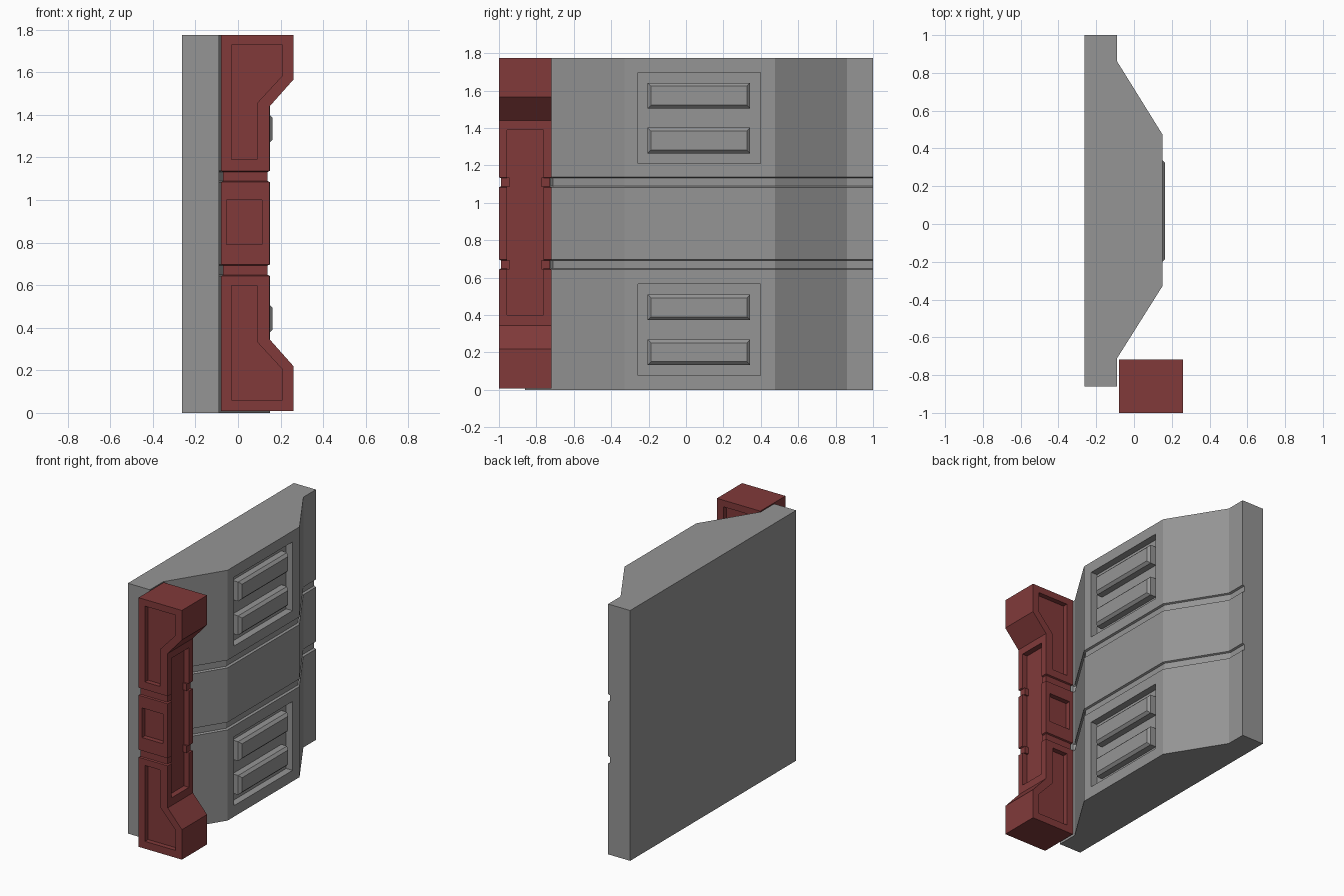
import bpy, bmesh

if "Cube" in bpy.data.objects:
    bpy.data.objects.remove(bpy.data.objects["Cube"])

H = 1.775                      # overall height
GROOVES = (0.67, 1.11)         # centre heights of the two grooves


def material(name, r, g, b):
    m = bpy.data.materials.new(name)
    m.diffuse_color = (r, g, b, 1)
    m.use_nodes = True
    m.node_tree.nodes["Principled BSDF"].inputs["Base Color"].default_value = m.diffuse_color
    return m


GREY = material("dark_grey", 0.3, 0.3, 0.3)
RED = material("dark_red", 0.22, 0.042, 0.042)


def loft(name, rings, mat=GREY, closed=False):
    """Skin equal-length rings of 3D points; cap the ends unless closed."""
    bm = bmesh.new()
    vs = [[bm.verts.new(p) for p in r] for r in rings]
    n = len(vs[0])
    for a, b in zip(vs, vs[1:] + (vs[:1] if closed else [])):
        for i in range(n):
            j = (i + 1) % n
            bm.faces.new((a[i], a[j], b[j], b[i]))
    if not closed:
        bm.faces.new(vs[0])
        bm.faces.new(vs[-1])
    bmesh.ops.recalc_face_normals(bm, faces=bm.faces)
    me = bpy.data.meshes.new(name)
    bm.to_mesh(me)
    bm.free()
    me.materials.append(mat)
    ob = bpy.data.objects.new(name, me)
    bpy.context.collection.objects.link(ob)
    return ob


def rect(x0, x1, y0, y1, z):
    return [(x0, y0, z), (x1, y0, z), (x1, y1, z), (x0, y1, z)]


def box(name, x0, x1, y0, y1, z0, z1, mat=GREY):
    return loft(name, [rect(x0, x1, y0, y1, z0), rect(x0, x1, y0, y1, z1)], mat)


def prism_y(name, xz, y0, y1, mat=RED):
    return loft(name, [[(x, y, z) for x, z in xz] for y in (y0, y1)], mat)


def cut(ob, cutter):
    """Subtract the cutter from the object and remove the cutter."""
    cutter.hide_render = True
    m = ob.modifiers.new("cut", "BOOLEAN")
    m.operation = "DIFFERENCE"
    m.solver = "EXACT"
    m.object = cutter
    bpy.context.view_layer.objects.active = ob
    bpy.ops.object.modifier_apply(modifier=m.name)
    bpy.data.objects.remove(cutter)


# Wall panel: plan profile lofted upward, front set back at each groove
# (the grooves stop behind the pillar, so the last points stay put)
FIXED = [(-0.089, -0.725), (-0.089, -0.86), (-0.262, -0.86), (-0.262, 1.0)]
FRONT = [(-0.089, 1.0), (-0.089, 0.86), (0.15, 0.475), (0.15, -0.33),
         (-0.089, -0.71)]


def plan(z, inset=0.0):
    return [(x, y, z) for x, y in FIXED] + [(x - inset, y, z) for x, y in FRONT]


levels = [plan(0)]
for g in GROOVES:
    levels += [plan(g - 0.027), plan(g - 0.02, 0.014),
               plan(g + 0.022, 0.014), plan(g + 0.027)]
levels.append(plan(H))
panel = loft("wall_panel", levels)

# Recessed vents with two raised, chamfered slats each
for base in (0.078, 1.21):
    cut(panel, box("vent_cutter", 0.10, 0.3, -0.257, 0.397, base, base + 0.488))
    for dz in (0.055, 0.295):
        z0, z1 = base + dz, base + dz + 0.137
        y0, y1 = -0.205, 0.343
        loft("vent_slat", [
            [(x, y0 + i, z0 + i), (x, y1 - i, z0 + i),
             (x, y1 - i, z1 - i), (x, y0 + i, z1 - i)]
            for x, i in ((0.095, 0), (0.145, 0), (0.163, 0.018))])

# Pillar: side profile extruded across its width
Y0, Y1, XB, XF = -1.0, -0.718, -0.08, 0.149
pillar = prism_y("pillar", [(XB, 0.008), (0.26, 0.008), (0.26, 0.22), (XF, 0.345),
                            (XF, 1.44), (0.26, 1.565), (0.26, H), (XB, H)], Y0, Y1)

# Recesses on both pillar sides: two angled, one square
upper = [(-0.03, 1.19), (0.09, 1.19), (0.09, 1.455),
         (0.21, 1.585), (0.21, 1.728), (-0.03, 1.728)]
lower = [(x, 1.788 - z) for x, z in upper]
middle = [(-0.053, 0.79), (0.113, 0.79), (0.113, 1.0), (-0.053, 1.0)]
for shape in (upper, lower, middle):
    cut(pillar, prism_y("side_cutter", shape, Y0 - 0.1, Y0 + 0.035))
    cut(pillar, prism_y("side_cutter", shape, Y1 - 0.035, Y1 + 0.1))

# Long recess on the pillar's outer face
cut(pillar, box("face_cutter", XF - 0.04, XF + 0.03, -0.957, -0.762, 0.40, 1.39, RED))

# Grooves wrapped around the pillar, with small blocks in the recess
for g in GROOVES:
    def ring(d, z):
        return rect(XB - d, XF + d, Y0 - d, Y1 + d, z)
    cut(pillar, loft("groove_cutter", [
        ring(0.05, g - 0.05), ring(0.05, g + 0.05),
        ring(-0.01, g + 0.022), ring(-0.01, g - 0.022)], RED, closed=True))
    for y in (-0.965, -0.773):
        box("groove_block", XF - 0.045, XF - 0.01, y, y + 0.02,
            g - 0.025, g + 0.025, RED)
